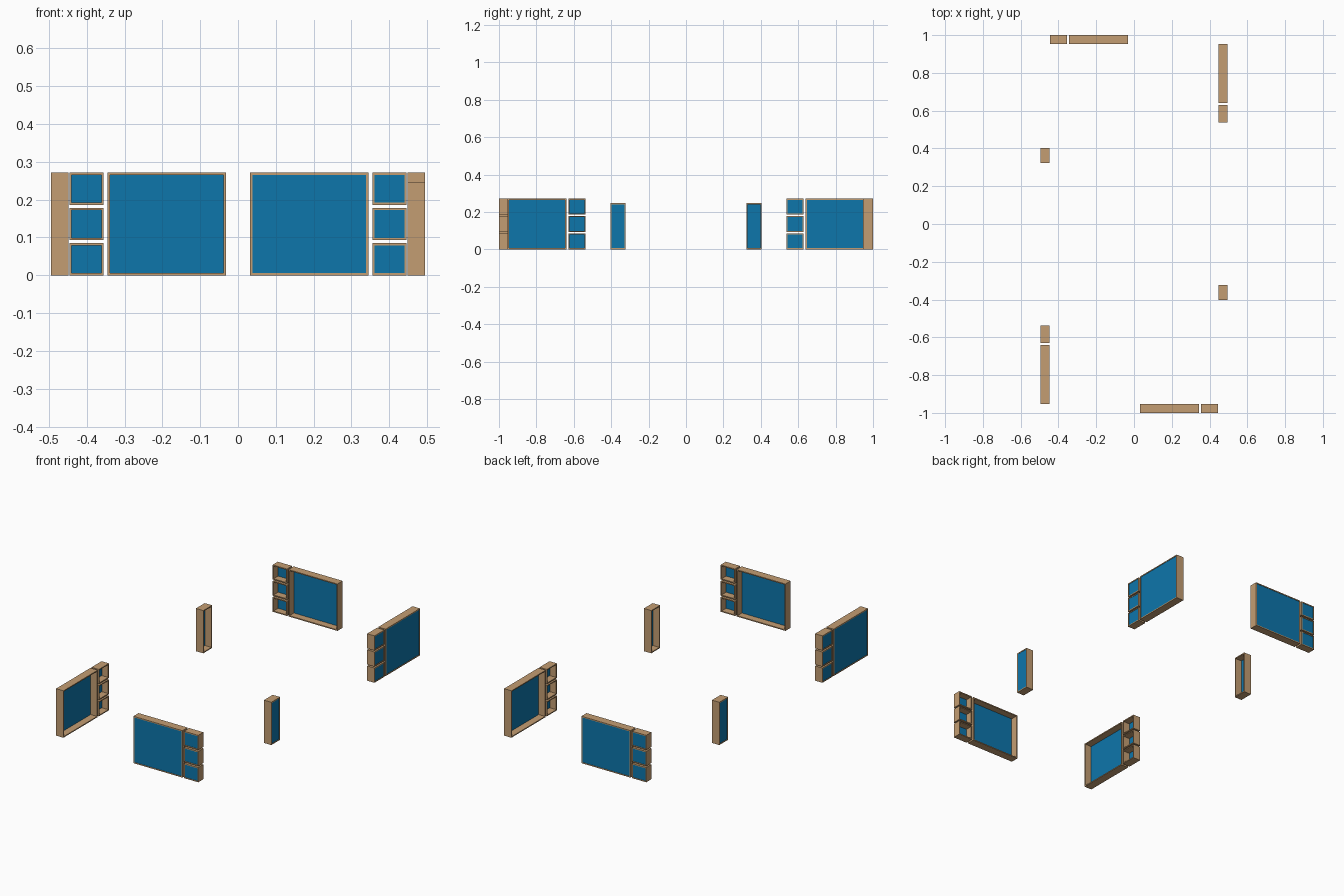
import bpy, math

if "Cube" in bpy.data.objects:
    bpy.data.objects.remove(bpy.data.objects["Cube"])

DEPTH, RIM = 0.047, 0.006          # frame depth and visible rim width
PANE_SET, PANE_T = 0.002, 0.004    # glass sits just behind the outer face


def material(name, rgb):
    m = bpy.data.materials.new(name)
    m.diffuse_color = (*rgb, 1)
    m.use_nodes = True
    m.node_tree.nodes["Principled BSDF"].inputs["Base Color"].default_value = m.diffuse_color
    return m


WOOD = material("wood", (0.55, 0.34, 0.17))
GLASS = material("blue_glass", (0.004, 0.18, 0.41))


def ring_mesh(name, w, h, section, mat):
    """Rectangular loop swept through a closed section of (inset, depth) points."""
    verts, faces, n = [], [], len(section)
    for inset, y in section:
        a, b = w / 2 - inset, h / 2 - inset
        verts += [(-a, y, -b), (a, y, -b), (a, y, b), (-a, y, b)]
    for i in range(n):
        j = (i + 1) % n
        for k in range(4):
            l = (k + 1) % 4
            faces.append((i * 4 + k, j * 4 + k, j * 4 + l, i * 4 + l))
    me = bpy.data.meshes.new(name)
    me.from_pydata(verts, [], faces)
    me.materials.append(mat)
    return me


def box_mesh(name, w, h, y0, y1, mat):
    a, b = w / 2, h / 2
    verts = [(x, y, z) for y in (y0, y1) for x, z in ((-a, -b), (a, -b), (a, b), (-a, b))]
    faces = [(0, 1, 2, 3), (7, 6, 5, 4)]
    faces += [(k, k + 4, (k + 1) % 4 + 4, (k + 1) % 4) for k in range(4)]
    me = bpy.data.meshes.new(name)
    me.from_pydata(verts, [], faces)
    me.materials.append(mat)
    return me


def window(name, wall, u0, u1, z0, z1):
    """Deep frame plus pane on a wall; u runs left to right seen from outside."""
    angle = wall * math.pi / 2
    dist = (1.0, 0.495)[wall % 2]
    w, h, u = u1 - u0, z1 - z0, (u0 + u1) / 2
    c, s = math.cos(angle), math.sin(angle)
    section = [(0, DEPTH), (0, 0), (RIM, 0), (RIM, DEPTH)]
    meshes = (ring_mesh(name + "_frame", w, h, section, WOOD),
              box_mesh(name + "_pane", w - 2 * RIM, h - 2 * RIM,
                       PANE_SET, PANE_SET + PANE_T, GLASS))
    for me in meshes:
        ob = bpy.data.objects.new(me.name, me)
        ob.location = (u * c + dist * s, u * s - dist * c, (z0 + z1) / 2)
        ob.rotation_euler.z = angle
        bpy.context.collection.objects.link(ob)


# Walls turn in quarter steps: front, right, back, left
for wall, side in enumerate(("front", "right", "back", "left")):
    long_side = wall % 2 == 1
    big = (0.64, 0.953) if long_side else (0.032, 0.345)
    small = (0.538, 0.629) if long_side else (0.355, 0.446)
    window(side + "_large_window", wall, *big, 0, 0.271)
    # Stack of three small windows
    for i in range(3):
        window(f"{side}_small_window_{i + 1}", wall, *small, i * 0.093, i * 0.093 + 0.085)
    # Single narrow window on the long sides
    if long_side:
        window(side + "_narrow_window", wall, -0.403, -0.323, 0, 0.247)

# Consistent outward normals
import bmesh
for ob in bpy.context.collection.objects:
    bm = bmesh.new()
    bm.from_mesh(ob.data)
    bmesh.ops.recalc_face_normals(bm, faces=bm.faces)
    bm.to_mesh(ob.data)
    bm.free()
